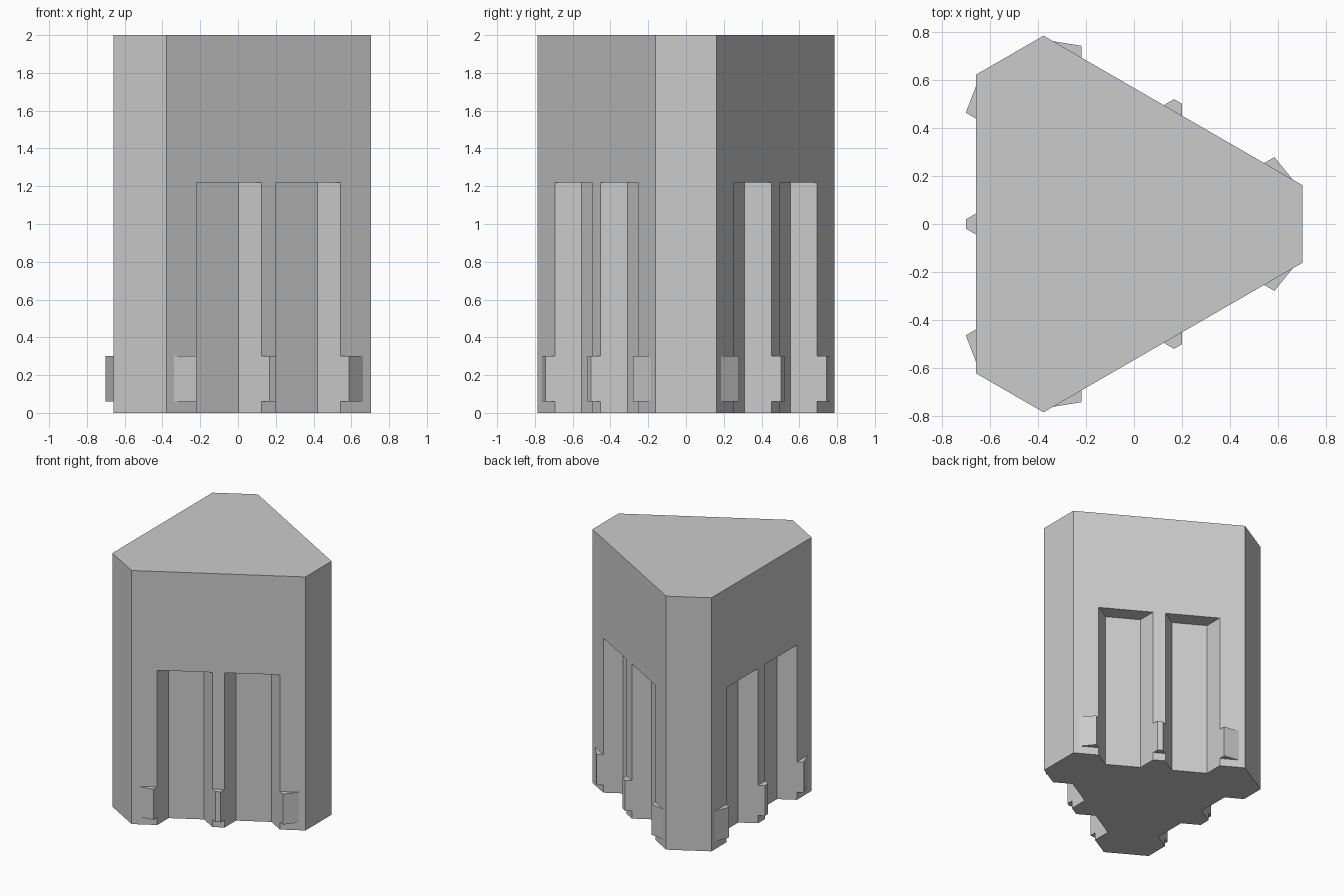
import bpy, bmesh
from math import sin, cos, radians, sqrt

if "Cube" in bpy.data.objects:
    bpy.data.objects.remove(bpy.data.objects["Cube"])

SIDE, CHAMFER = 1.248, 0.325              # long and short hexagon edges
R = (SIDE + 2 * CHAMFER) / (2 * sqrt(3))  # centre to long face
CX = -0.1115                              # symmetry axis
SLOPE = 0.577                             # groove wall slope
IN, OUT = 0.044, 0.44                     # groove edges along a face
DEPTH, TIP = 0.123, 0.043                 # groove depth, clip protrusion
FACES = (60, 180, 300)


def place(angle, s, o):
    """Point at s along a long face and o outward from it."""
    a = radians(angle)
    return (CX + (R + o) * cos(a) - s * sin(a), (R + o) * sin(a) + s * cos(a))


def add_prism(bm, outline, z0, z1):
    low = [bm.verts.new((x, y, z0)) for x, y in outline]
    high = [bm.verts.new((x, y, z1)) for x, y in outline]
    n = len(low)
    bm.faces.new(low[::-1])
    bm.faces.new(high)
    for i in range(n):
        j = (i + 1) % n
        bm.faces.new((low[i], low[j], high[j], high[i]))


def make(name, outlines, z0, z1):
    bm = bmesh.new()
    for outline in outlines:
        add_prism(bm, outline, z0, z1)
    bmesh.ops.recalc_face_normals(bm, faces=bm.faces[:])
    mesh = bpy.data.meshes.new(name)
    bm.to_mesh(mesh)
    bm.free()
    obj = bpy.data.objects.new(name, mesh)
    bpy.context.collection.objects.link(obj)
    return obj


def on_faces(profile):
    return [[place(a, s, o) for s, o in profile] for a in FACES]


def mirrored(profile):
    return on_faces(profile) + on_faces([(-s, o) for s, o in profile])


# Triangular body with cut corners
body = make("body", [[place(a, s, 0) for a in FACES for s in (-SIDE / 2, SIDE / 2)]], 0, 2)

# Two tapered grooves in each long face
k, e = DEPTH * SLOPE, 0.02
groove = [(IN - e * SLOPE, e), (IN + k, -DEPTH), (OUT - k, -DEPTH), (OUT + e * SLOPE, e)]
cutter = make("groove_cutter", mirrored(groove), -0.1, 1.22)
mod = body.modifiers.new("grooves", 'BOOLEAN')
mod.operation = 'DIFFERENCE'
mod.solver = 'EXACT'
mod.object = cutter
bpy.context.view_layer.objects.active = body
body.select_set(True)
bpy.ops.object.modifier_apply(modifier=mod.name)
bpy.data.objects.remove(cutter)

# Wedge clips outside the grooves, trapezoid clip between them
t = TIP * SLOPE
make("outer_clips", mirrored([(OUT, 0), (OUT + t, TIP), (0.578, 0)]), 0.06, 0.30)
make("middle_clips", on_faces([(-IN, 0), (-IN + t, TIP), (IN - t, TIP), (IN, 0)]), 0.06, 0.30)
